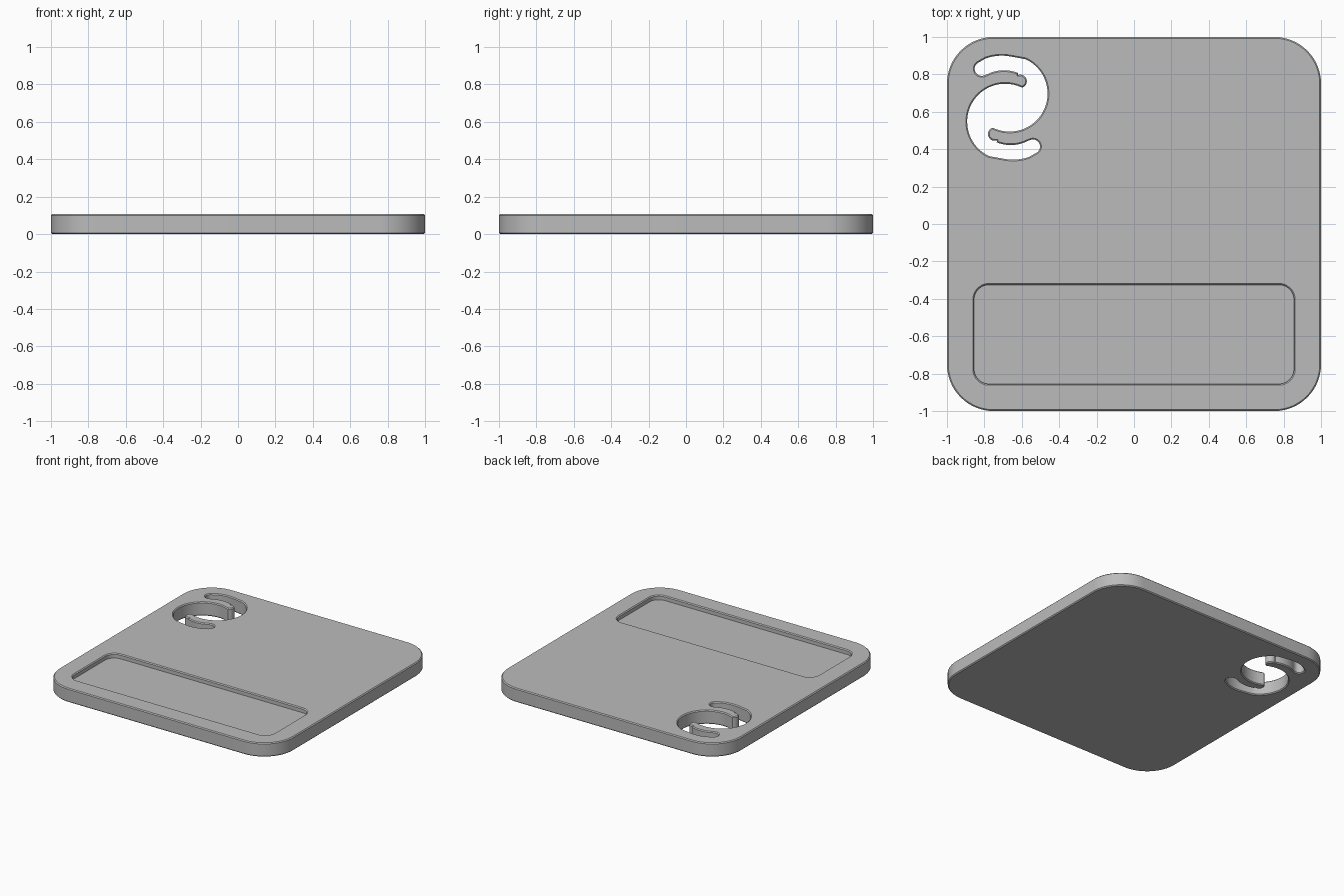
import bpy
import bmesh
from math import cos, sin, radians
from mathutils import Vector

cube = bpy.data.objects.get("Cube")
if cube:
    bpy.data.objects.remove(cube, do_unlink=True)

HEIGHT = 0.107
EDGE = 0.007          # small chamfer on every rim
POCKET_DEPTH = 0.035


def arc(cx, cy, r, start, end, steps=12):
    """Points along a circular arc, angles in degrees."""
    angles = [radians(start + (end - start) * i / steps) for i in range(steps + 1)]
    return [Vector((cx + r * cos(a), cy + r * sin(a))) for a in angles]


def rounded_rect(x0, y0, x1, y1, r):
    corners = [(x1 - r, y1 - r), (x0 + r, y1 - r), (x0 + r, y0 + r), (x1 - r, y0 + r)]
    points = []
    for i, (cx, cy) in enumerate(corners):
        points += arc(cx, cy, r, 90 * i, 90 * i + 90, 16)
    return points


def inset(points, amount):
    """Move an outline inward (negative: outward)."""
    n = len(points)
    area = sum(points[i - 1].cross(points[i]) for i in range(n))
    side = 1 if area > 0 else -1
    result = []
    for i in range(n):
        t = (points[(i + 1) % n] - points[i - 1]).normalized()
        result.append(points[i] + Vector((-t.y, t.x)) * side * amount)
    return result


def loft(bm, points, levels):
    """Wall through (inset, height) levels; returns first and last edge rings."""
    rings = [[bm.verts.new((p.x, p.y, z)) for p in inset(points, d)] for d, z in levels]
    n = len(points)
    for low, high in zip(rings, rings[1:]):
        for i in range(n):
            j = (i + 1) % n
            bm.faces.new((low[i], low[j], high[j], high[i]))
    return [[bm.edges.get((r[i - 1], r[i])) for i in range(n)] for r in (rings[0], rings[-1])]


# Hook-shaped opening: one half, then the same half turned by 180 degrees
half = (arc(-0.137, 0.208, 0.038, -70, -250)         # rounded slot end
        + arc(-0.03, 0.023, 0.255, 110, 80)          # flat top of slot
        + arc(0.012, 0.075, 0.203, 65, -112, 36)     # main round side
        + arc(-0.068, -0.141, 0.036, 110, 290)       # tongue tip
        + arc(0.018, 0, 0.2, 248, 298))              # tongue outer edge
centre = Vector((-0.677, 0.622))
opening = [centre + p for p in half] + [centre - p for p in half]

# Walls of the plate, the opening and the recessed panel
bm = bmesh.new()
outer_low, outer_top = loft(bm, rounded_rect(-1, -1, 1, 1, 0.25),
                            [(EDGE, 0), (0, EDGE), (0, HEIGHT - EDGE), (EDGE, HEIGHT)])
hole_low, hole_top = loft(bm, opening,
                          [(-EDGE, 0), (0, EDGE), (0, HEIGHT - EDGE), (-EDGE, HEIGHT)])
floor, pocket_top = loft(bm, rounded_rect(-0.855, -0.855, 0.855, -0.325, 0.08),
                         [(0, HEIGHT - POCKET_DEPTH), (0, HEIGHT - EDGE), (-EDGE, HEIGHT)])

# Flat faces: underside, top and panel floor
for edges in (outer_low + hole_low, outer_top + hole_top + pocket_top, floor):
    bmesh.ops.triangle_fill(bm, use_beauty=True, edges=edges)
bmesh.ops.recalc_face_normals(bm, faces=bm.faces)

mesh = bpy.data.meshes.new("tag_plate")
bm.to_mesh(mesh)
bm.free()
plate = bpy.data.objects.new("tag_plate", mesh)
bpy.context.collection.objects.link(plate)

# Plain grey material
grey = bpy.data.materials.new("plain_grey")
grey.use_nodes = True
grey.diffuse_color = (0.5, 0.5, 0.5, 1)
grey.node_tree.nodes["Principled BSDF"].inputs["Base Color"].default_value = (0.5, 0.5, 0.5, 1)
mesh.materials.append(grey)

# Smooth curved walls, crisp chamfers
bpy.ops.object.select_all(action="DESELECT")
plate.select_set(True)
bpy.context.view_layer.objects.active = plate
bpy.ops.object.shade_smooth_by_angle(angle=radians(30))
